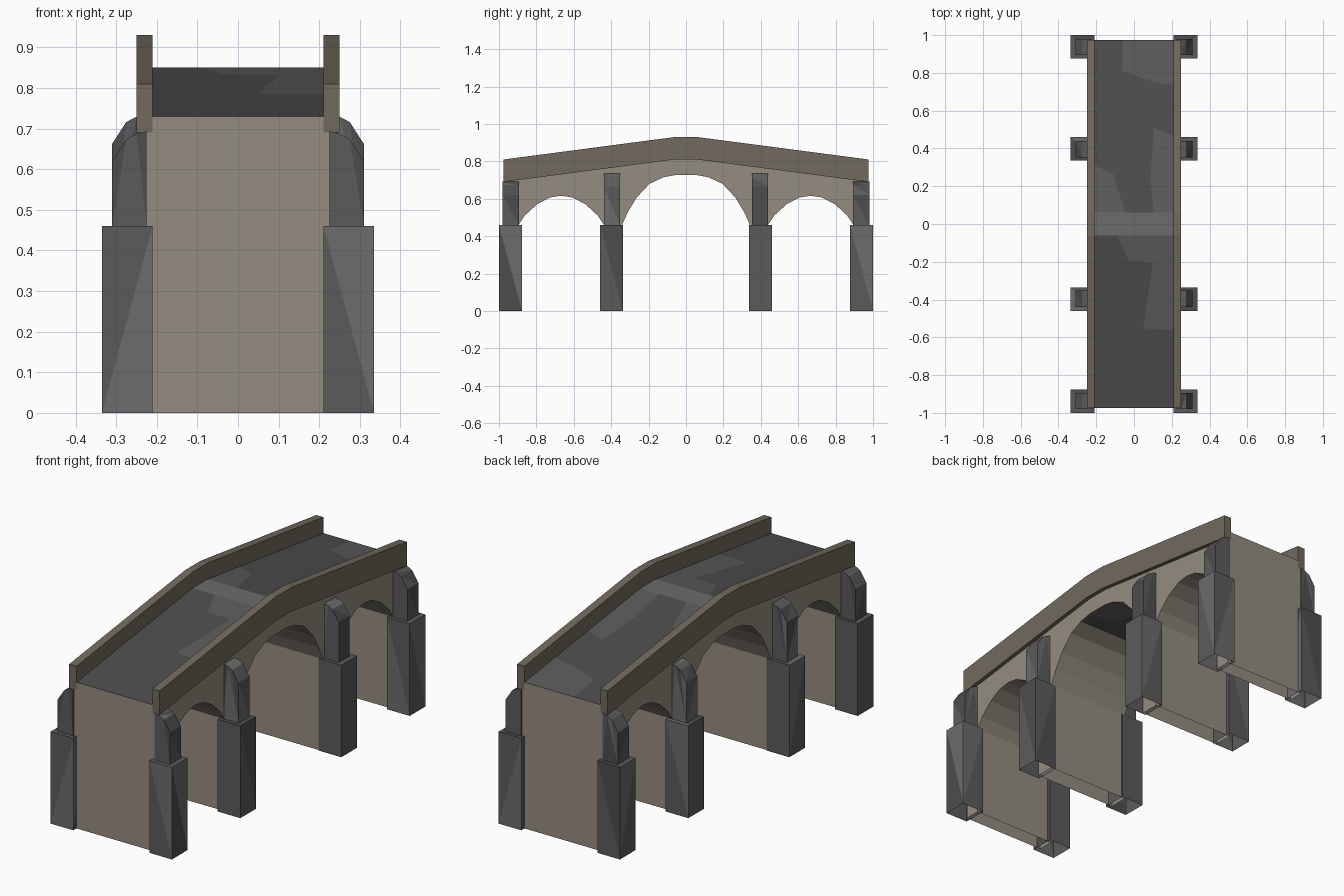
import bpy, bmesh, random

if "Cube" in bpy.data.objects:
    bpy.data.objects.remove(bpy.data.objects["Cube"])

random.seed(4)


def material(name, rgb):
    m = bpy.data.materials.new(name)
    m.diffuse_color = (*rgb, 1)
    m.use_nodes = True
    m.node_tree.nodes["Principled BSDF"].inputs["Base Color"].default_value = m.diffuse_color
    return m


wall = material("sandstone", (0.30, 0.265, 0.215))
trim = material("dark_sandstone", (0.165, 0.142, 0.11))
greys = [material(f"grey_stone_{i}", (v, v, v)) for i, v in enumerate((0.075, 0.105, 0.15))]


def finish(name, bm, mats, flip_check=True):
    if flip_check:
        bmesh.ops.recalc_face_normals(bm, faces=bm.faces)
    me = bpy.data.meshes.new(name)
    bm.to_mesh(me)
    bm.free()
    for m in mats:
        me.materials.append(m)
    ob = bpy.data.objects.new(name, me)
    bpy.context.collection.objects.link(ob)
    return ob


def prism(bm, pts, a, b, place, skip=lambda p, q: False):
    """Extrude a 2D outline from a to b, leaving out the skipped edges."""
    ends = [[bm.verts.new(place(p, t)) for p in pts] for t in (a, b)]
    for e in ends:
        bm.faces.new(e)
    n = len(pts)
    for i in range(n):
        j = (i + 1) % n
        if not skip(pts[i], pts[j]):
            bm.faces.new((ends[0][i], ends[0][j], ends[1][j], ends[1][i]))


def along_x(p, t):
    return (t, p[0], p[1])


def along_y(p, t):
    return (p[0], t, p[1])


def stone_tones(bm):
    """Split faces into facets of varied grey."""
    bmesh.ops.triangulate(bm, faces=bm.faces)
    for f in bm.faces:
        f.material_index = random.choice((0, 1, 1, 2))


# Arched body: half outline mirrored along the bridge, open underneath
half_arch = [(0.228, 0.46), (0.195, 0.51), (0.13, 0.57), (0.06, 0.607)]
side_arch = ([(-0.667 - y, z) for y, z in half_arch] + [(-0.667, 0.616)]
             + [(-0.667 + y, z) for y, z in reversed(half_arch)])
main_arch = [(-0.342, 0.46), (-0.31, 0.53), (-0.265, 0.605), (-0.195, 0.68),
             (-0.12, 0.715), (-0.055, 0.727)]
lower = ([(-0.975, 0), (-0.895, 0)] + side_arch + [(-0.439, 0), (-0.342, 0)] + main_arch)
upper = [(-0.06, 0.81), (-0.975, 0.69)]
mirror = lambda pts: [(-y, z) for y, z in reversed(pts)]
outline = lower + mirror(lower) + mirror(upper) + upper
bm = bmesh.new()
prism(bm, outline, -0.23, 0.23, along_x,
      lambda p, q: (p[1] == 0 and q[1] == 0) or (p[1] >= 0.69 and q[1] >= 0.69))
finish("arched_body", bm, [wall])

# Parapets
rail = [(-0.975, 0.69), (-0.06, 0.81), (0.06, 0.81), (0.975, 0.69),
        (0.975, 0.81), (0.06, 0.93), (-0.06, 0.93), (-0.975, 0.81)]
for s, side in ((-1, "left"), (1, "right")):
    bm = bmesh.new()
    prism(bm, rail, s * 0.21, s * 0.25, along_x)
    finish(f"{side}_parapet", bm, [trim])


# Road deck: irregular paving patches following the humped slope
def deck_z(y):
    return 0.73 + 0.12 * min(1, (0.975 - abs(y)) / 0.915)


rows = [-0.975, -0.75, -0.5, -0.25, -0.06, 0.06, 0.25, 0.5, 0.75, 0.975]
cols = [-0.21, -0.07, 0.07, 0.21]
bm = bmesh.new()
grid = []
for y in rows:
    line = []
    for x in cols:
        fixed = abs(y) in (0.06, 0.975)
        px = x if abs(x) > 0.2 else x + random.uniform(-0.05, 0.05)
        py = y if fixed else y + random.uniform(-0.08, 0.08)
        line.append(bm.verts.new((px, py, deck_z(py))))
    grid.append(line)
for i in range(len(rows) - 1):
    for j in range(len(cols) - 1):
        f = bm.faces.new((grid[i][j], grid[i][j + 1], grid[i + 1][j + 1], grid[i + 1][j]))
        f.material_index = 2 if i == 4 else random.choice((0, 0, 1))
# Stone edge closing each end of the deck
for line in (grid[0], list(reversed(grid[-1]))):
    low = [bm.verts.new((v.co.x, v.co.y, 0.69)) for v in line]
    for j in range(3):
        f = bm.faces.new((low[j], low[j + 1], line[j + 1], line[j]))
        f.material_index = 3
finish("road_deck", bm, greys + [wall], False)

# Buttresses: hollow base block and chamfered upper column, four per side
for s, side in ((-1, "left"), (1, "right")):
    for n, (yb, yc, lift) in enumerate(((-0.9385, -0.937, 0), (-0.3985, -0.396, 0.042),
                                        (0.3985, 0.396, 0.042), (0.9385, 0.937, 0))):
        bm = bmesh.new()
        base = [(s * x, z) for x, z in ((0.21, 0), (0.335, 0), (0.335, 0.46), (0.21, 0.46))]
        prism(bm, base, yb - 0.0615, yb + 0.0615, along_y,
              lambda p, q: p[1] == 0 and q[1] == 0)
        stone_tones(bm)
        finish(f"{side}_pier_base_{n + 1}", bm, greys)
        bm = bmesh.new()
        column = [(0.225, 0.46), (0.31, 0.46), (0.31, 0.62 + lift), (0.275, 0.674 + lift),
                  (0.25, 0.687 + lift), (0.225, 0.693 + lift)]
        prism(bm, [(s * x, z) for x, z in column], yc - 0.043, yc + 0.043, along_y)
        stone_tones(bm)
        finish(f"{side}_pier_column_{n + 1}", bm, greys)
